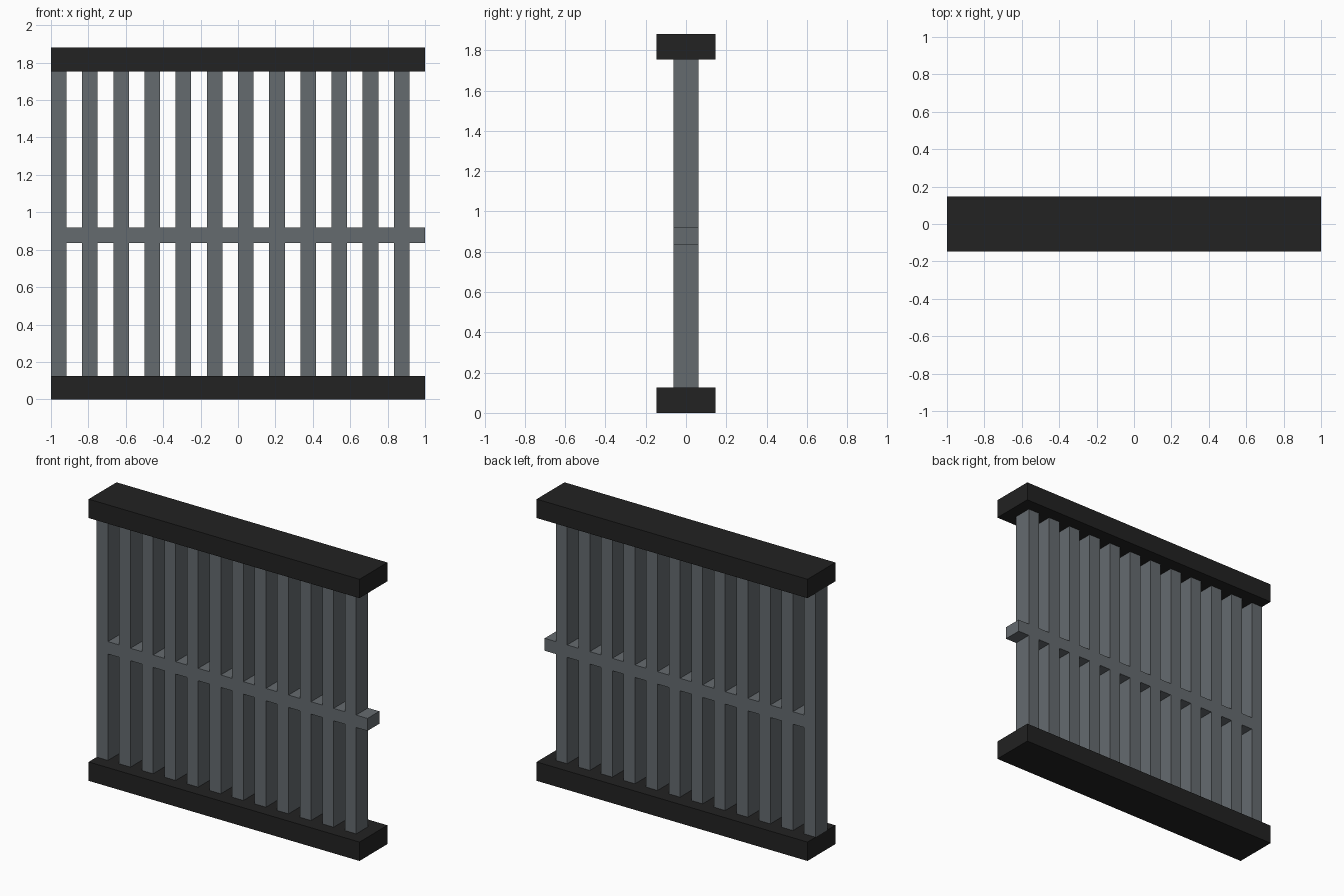
import bpy

if "Cube" in bpy.data.objects:
    bpy.data.objects.remove(bpy.data.objects["Cube"])

def material(name, color):
    m = bpy.data.materials.new(name)
    m.diffuse_color = (*color, 1.0)
    m.use_nodes = True
    m.node_tree.nodes["Principled BSDF"].inputs["Base Color"].default_value = m.diffuse_color
    return m

black = material("black rail", (0.016, 0.016, 0.016))
grey = material("steel grey", (0.130, 0.147, 0.159))

def box(name, lo, hi, mat):
    bpy.ops.mesh.primitive_cube_add(size=1, location=[(a + b) / 2 for a, b in zip(lo, hi)])
    ob = bpy.context.object
    ob.name = name
    ob.scale = [b - a for a, b in zip(lo, hi)]
    bpy.ops.object.transform_apply(location=False, rotation=False, scale=True)
    ob.data.materials.append(mat)
    return ob

HEIGHT, RAIL_H, RAIL_Y, BAR_Y = 1.88, 0.126, 0.147, 0.0625
COUNT = 12
PITCH = 2 / COUNT
BAR_W = PITCH / 2

# Heavy bottom and top rails
box("bottom_rail", (-1, -RAIL_Y, 0), (1, RAIL_Y, RAIL_H), black)
box("top_rail", (-1, -RAIL_Y, HEIGHT - RAIL_H), (1, RAIL_Y, HEIGHT), black)

# Upright bars, each followed by a flush piece of the middle crossbar
for i in range(COUNT):
    x = -1 + i * PITCH
    box(f"upright_bar_{i + 1}", (x, -BAR_Y, RAIL_H), (x + BAR_W, BAR_Y, HEIGHT - RAIL_H), grey)
    box(f"crossbar_piece_{i + 1}", (x + BAR_W, -BAR_Y, 0.836), (x + PITCH, BAR_Y, 0.919), grey)
